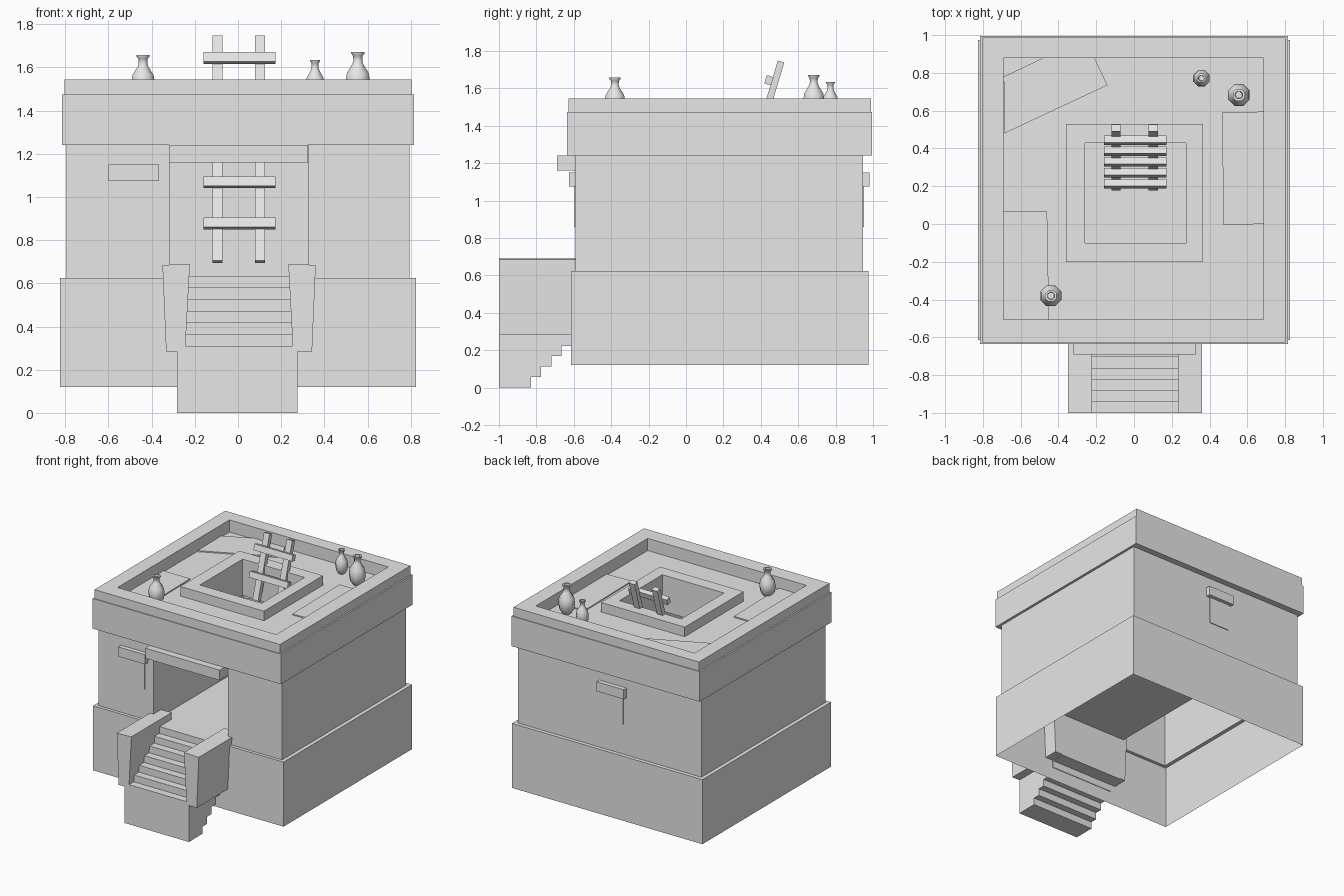
import bpy, bmesh, math
from mathutils import Matrix, Vector

cube = bpy.data.objects.get("Cube")
if cube:
    bpy.data.objects.remove(cube, do_unlink=True)

clay = bpy.data.materials.new("plain_grey")
clay.diffuse_color = (0.8, 0.8, 0.8, 1)
clay.use_nodes = True
clay.node_tree.nodes["Principled BSDF"].inputs["Base Color"].default_value = (0.8, 0.8, 0.8, 1)


def finish(name, bm, fix_normals=True):
    if fix_normals:
        bmesh.ops.recalc_face_normals(bm, faces=bm.faces)
    mesh = bpy.data.meshes.new(name)
    bm.to_mesh(mesh)
    bm.free()
    mesh.materials.append(clay)
    obj = bpy.data.objects.new(name, mesh)
    bpy.context.collection.objects.link(obj)
    return obj


def box(name, x, y, z, matrix=None):
    bm = bmesh.new()
    bmesh.ops.create_cube(bm, size=1)
    for v in bm.verts:
        v.co = [(lo + hi) / 2 + c * (hi - lo) for c, (lo, hi) in zip(v.co, (x, y, z))]
    if matrix:
        bm.transform(matrix)
    return finish(name, bm)


def prism(name, points, offset):
    """Extrude a closed 3D outline along an offset."""
    bm = bmesh.new()
    face = bm.faces.new([bm.verts.new(p) for p in points])
    new = bmesh.ops.extrude_face_region(bm, geom=[face], use_keep_orig=True)
    verts = [g for g in new["geom"] if isinstance(g, bmesh.types.BMVert)]
    bmesh.ops.translate(bm, verts=verts, vec=Vector(offset))
    return finish(name, bm)


# House shell: rectangles (x0, x1, y0, y1) stacked up the outside, then down into the room
base = (-0.825, 0.825, -0.615, 0.975)
wall = (-0.795, 0.795, -0.59, 0.945)
cornice = (-0.815, 0.815, -0.635, 0.995)
parapet = (-0.803, 0.803, -0.628, 0.988)
terrace = (-0.69, 0.685, -0.505, 0.88)
curb = (-0.36, 0.365, -0.2, 0.53)
hatch = (-0.26, 0.275, -0.1, 0.43)
room = (-0.318, 0.326, -0.59, 0.53)
FLOOR, EAVE, ROOF, TOP = 0.63, 1.24, 1.45, 1.545
stack = [(base, 0.12), (base, 0.625), (wall, 0.625), (wall, EAVE), (cornice, EAVE),
         (cornice, 1.475), (parapet, 1.475), (parapet, TOP), (terrace, TOP),
         (terrace, ROOF), (curb, ROOF), (curb, 1.525), (hatch, 1.525),
         (hatch, EAVE), (room, EAVE), (room, FLOOR)]
bm = bmesh.new()
previous, old_rect = None, None
for rect, z in stack:
    x0, x1, y0, y1 = rect
    ring = [bm.verts.new((x, y, z)) for x, y in ((x0, y0), (x1, y0), (x1, y1), (x0, y1))]
    if previous:
        for i in range(4):
            # the front of the wall and room stays open for the doorway
            if i == 0 and rect == old_rect and rect in (wall, room):
                continue
            j = (i + 1) % 4
            bm.faces.new((previous[i], previous[j], ring[j], ring[i]))
    previous, old_rect = ring, rect
bm.faces.new(previous)
# Front wall on both sides of the doorway
for a, b in ((wall[0], room[0]), (room[1], wall[1])):
    bm.faces.new([bm.verts.new((x, wall[2], z))
                  for x, z in ((a, 0.625), (b, 0.625), (b, EAVE), (a, EAVE))])
finish("house_shell", bm, fix_normals=False)

box("door_lintel", (-0.32, 0.325), (-0.69, -0.57), (1.16, EAVE))

# Windows: a shutter plate under a projecting header
for side, cx, y, out in (("front", -0.483, wall[2], -1), ("back", -0.03, wall[3], 1)):
    def span(inner, outer):
        return sorted((y + out * inner, y + out * outer))
    box(side + "_window_header", (cx - 0.117, cx + 0.117), span(-0.02, 0.035), (1.075, 1.15))
    box(side + "_window_panel", (cx - 0.09, cx + 0.09), span(-0.002, 0.006), (0.86, 1.075))

# Stairs: stepped top and stepped underside
outline = []
y, z = -1.0, 0.31
for i in range(7):
    outline += [(y, z), (y + 0.059, z)]
    y, z = y + 0.059, z + 0.054
outline[-1] = (-0.5, outline[-1][1])
outline.append((-0.5, 0.28))
y, z = -0.61, 0.28
for i in range(5):
    outline += [(y, z), (y, z - 0.056)]
    y, z = y - 0.055, z - 0.056
outline += [(-0.885, 0), (-1, 0)]
clean = [p for i, p in enumerate(outline) if p != outline[i - 1]]
prism("stairs", [(-0.283, py, max(pz, 0)) for py, pz in clean], (0.558, 0, 0))

# Flared stair walls
for name, s in (("right_stair_wall", -1), ("left_stair_wall", 1)):
    section = ((0.228, 0.69), (0.355, 0.685), (0.338, 0.285), (0.25, 0.285))
    prism(name, [(s * px + 0.005, -1, pz) for px, pz in section], (0, 0.5, 0))

# Ladder leaning through the hatch
lean = math.atan(0.3)
tilt = Matrix.Translation((0.005, 0.195, 0.7)) @ Matrix.Rotation(-lean, 4, 'X')
for name, cx in (("ladder_right_rail", -0.1), ("ladder_left_rail", 0.097)):
    box(name, (cx - 0.024, cx + 0.024), (-0.018, 0.018), (0, 1.09), tilt)
for i in range(5):
    h = 0.175 + i * 0.2
    box(f"ladder_rung_{i + 1}", (-0.165, 0.168), (-0.052, -0.014), (h - 0.023, h + 0.023), tilt)

# Rugs lying on the terrace
rugs = {
    "back_rug": ((-0.69, 0.78), (-0.48, 0.88), (-0.21, 0.88), (-0.14, 0.735), (-0.685, 0.48)),
    "right_rug": ((-0.69, 0.065), (-0.46, 0.065), (-0.45, -0.505), (-0.69, -0.505)),
    "left_rug": ((0.465, 0.59), (0.685, 0.595), (0.685, 0), (0.475, -0.005)),
}
for name, points in rugs.items():
    prism(name, [(px, py, ROOF) for px, py in points], (0, 0, 0.009))

# Eight-sided jars: lathed from (radius, height) fractions
profile = ((0.5, 0), (0.88, 0.15), (1, 0.36), (0.88, 0.56), (0.45, 0.74),
           (0.36, 0.82), (0.38, 0.92), (0.55, 0.97), (0.55, 1), (0.34, 1), (0.3, 0.85))
for name, cx, cy, radius, height in (("front_jar", -0.44, -0.38, 0.06, 0.207),
                                     ("small_jar", 0.357, 0.772, 0.047, 0.185),
                                     ("large_jar", 0.555, 0.683, 0.062, 0.222)):
    bm = bmesh.new()
    rings = [[bm.verts.new((cx + r * radius * math.cos(a), cy + r * radius * math.sin(a),
                            ROOF + h * height))
              for a in (math.tau * (k + 0.5) / 8 for k in range(8))] for r, h in profile]
    for low, high in zip(rings, rings[1:]):
        for k in range(8):
            n = (k + 1) % 8
            bm.faces.new((low[k], low[n], high[n], high[k]))
    bm.faces.new(rings[0][::-1])
    bm.faces.new(rings[-1])
    jar = finish(name, bm)
    bpy.ops.object.select_all(action='DESELECT')
    jar.select_set(True)
    bpy.context.view_layer.objects.active = jar
    bpy.ops.object.shade_smooth_by_angle(angle=math.radians(50))
